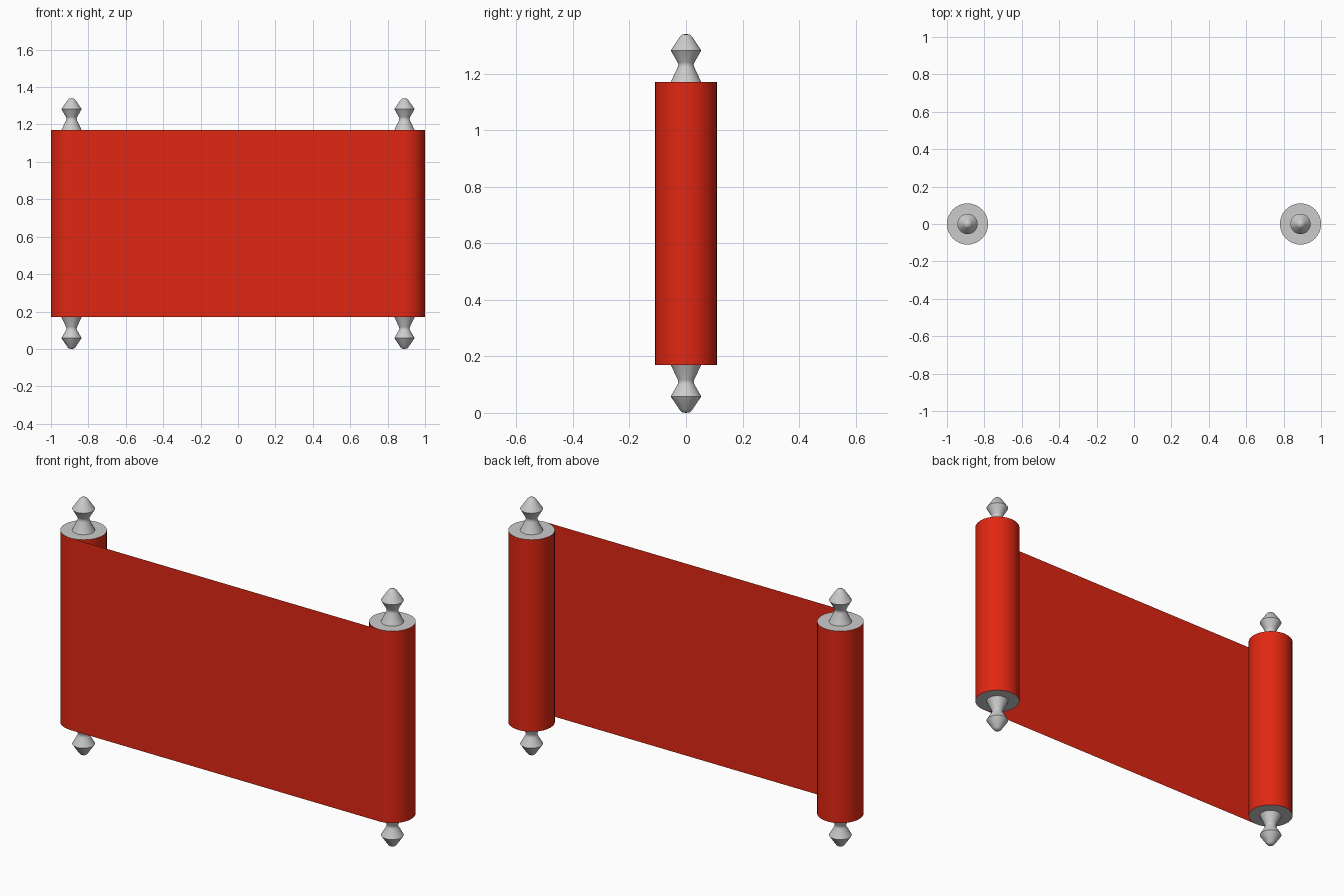
import bpy, bmesh, math

if "Cube" in bpy.data.objects:
    bpy.data.objects.remove(bpy.data.objects["Cube"])

SEG = 32
ROLL_X, ROLL_R = 0.89, 0.11
Z0, Z1 = 0.17, 1.17

red = bpy.data.materials.new("red_cloth")
red.diffuse_color = (0.75, 0.02, 0.006, 1)
red.use_nodes = True
red.node_tree.nodes["Principled BSDF"].inputs["Base Color"].default_value = red.diffuse_color


def finish(name, bm, mat=None, angle=None):
    me = bpy.data.meshes.new(name)
    bm.to_mesh(me)
    bm.free()
    ob = bpy.data.objects.new(name, me)
    bpy.context.collection.objects.link(ob)
    if mat:
        me.materials.append(mat)
    if angle:
        bpy.ops.object.select_all(action='DESELECT')
        ob.select_set(True)
        bpy.context.view_layer.objects.active = ob
        bpy.ops.object.shade_smooth_by_angle(angle=math.radians(angle))
    return ob


def lathe(name, profile, x, mat=None, angle=40):
    """Spin a (radius, z) profile, listed bottom to top, about the z axis."""
    bm = bmesh.new()
    verts = [bm.verts.new((r, 0, z)) for r, z in profile]
    edges = [bm.edges.new(p) for p in zip(verts, verts[1:])]
    bmesh.ops.spin(bm, geom=verts + edges, cent=(0, 0, 0), axis=(0, 0, 1),
                   angle=math.tau, steps=SEG)
    bmesh.ops.remove_doubles(bm, verts=bm.verts, dist=1e-4)
    bmesh.ops.recalc_face_normals(bm, faces=bm.faces)
    ob = finish(name, bm, mat, angle)
    ob.location.x = x
    return ob


# finial and end cap, from the tip inwards
tip = [(0, 0), (0.013, 0.002), (0.021, 0.009), (0.05, 0.052), (0.054, 0.058),
       (0.05, 0.065), (0.03, 0.1), (0.027, 0.108), (0.029, 0.117),
       (0.054, Z0), (ROLL_R, Z0)]

for side, x in (("left", -ROLL_X), ("right", ROLL_X)):
    lathe(side + "_bottom_finial", tip, x)
    lathe(side + "_top_finial", [(r, Z0 + Z1 - z) for r, z in reversed(tip)], x)
    # rolled-up part of the sheet
    lathe(side + "_roll", [(ROLL_R, Z0), (ROLL_R, Z1)], x, red)

# unrolled sheet, tangent to the front of both rolls
bm = bmesh.new()
bm.faces.new([bm.verts.new((x, -ROLL_R, z)) for x, z in
              ((-ROLL_X, Z0), (ROLL_X, Z0), (ROLL_X, Z1), (-ROLL_X, Z1))])
finish("sheet", bm, red)
